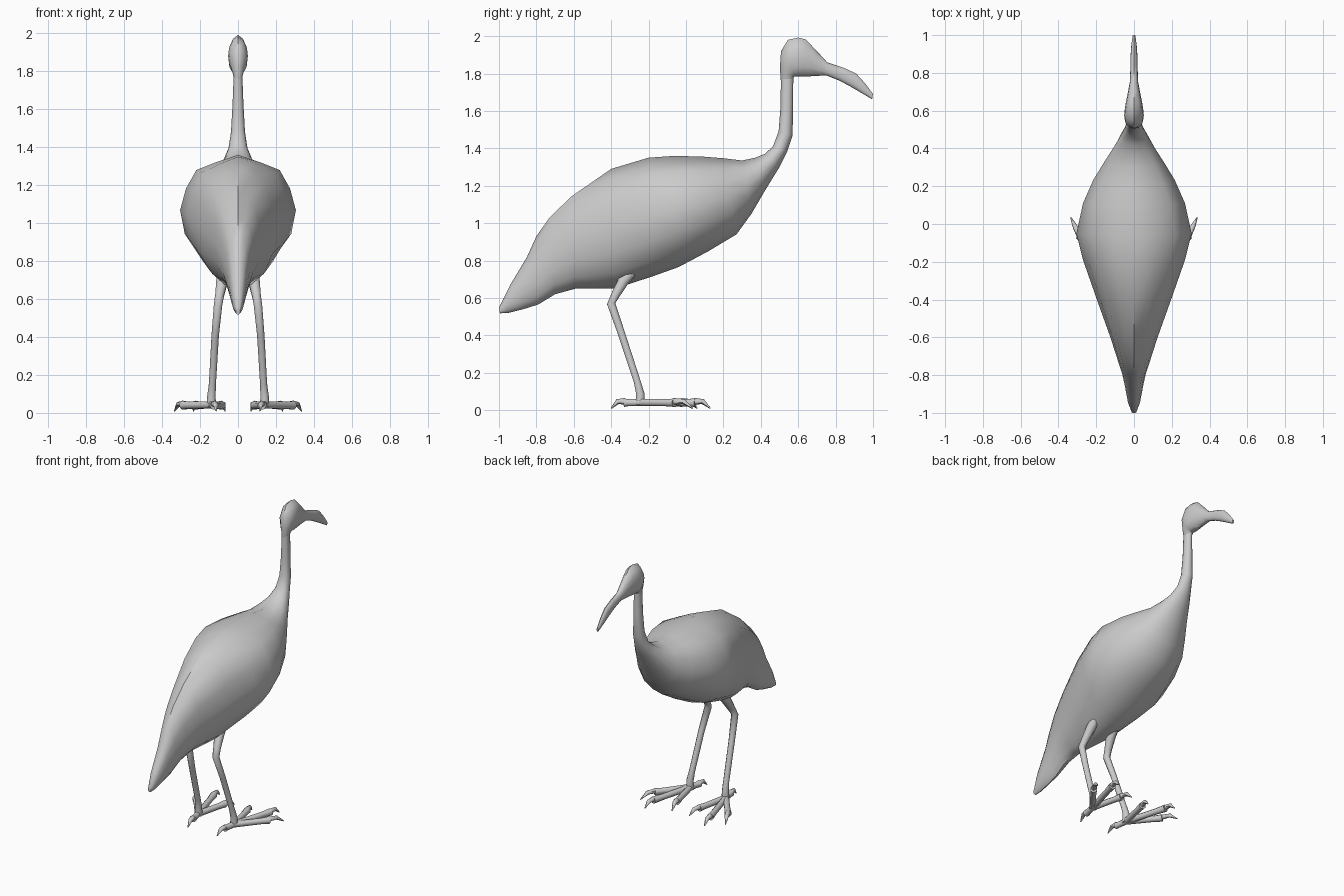
import bpy, bmesh, math
from mathutils import Vector

if "Cube" in bpy.data.objects:
    bpy.data.objects.remove(bpy.data.objects["Cube"])

grey = bpy.data.materials.new("plain_grey")
grey.diffuse_color = (0.6, 0.6, 0.6, 1)
grey.use_nodes = True
grey.node_tree.nodes["Principled BSDF"].inputs["Base Color"].default_value = grey.diffuse_color


def finish(name, rings, angle):
    """Skin a list of closed rings, cap both ends and smooth the result."""
    bm = bmesh.new()
    loops = [[bm.verts.new(p) for p in ring] for ring in rings]
    n = len(loops[0])
    for a, b in zip(loops, loops[1:]):
        for i in range(n):
            j = (i + 1) % n
            bm.faces.new((a[i], a[j], b[j], b[i]))
    bm.faces.new(loops[0])
    bm.faces.new(loops[-1])
    bmesh.ops.recalc_face_normals(bm, faces=bm.faces)
    mesh = bpy.data.meshes.new(name)
    bm.to_mesh(mesh)
    bm.free()
    mesh.materials.append(grey)
    obj = bpy.data.objects.new(name, mesh)
    bpy.context.collection.objects.link(obj)
    bpy.ops.object.select_all(action='DESELECT')
    obj.select_set(True)
    bpy.context.view_layer.objects.active = obj
    bpy.ops.object.shade_smooth_by_angle(angle=math.radians(angle))
    return obj


def loft(name, section, stations, angle=50):
    """Stations are (back y, back z, belly y, belly z, half width)."""
    outline = section + [(-x, t) for x, t in reversed(section[1:-1])]
    rings = []
    for y0, z0, y1, z1, w in stations:
        rings.append([(x * w, y0 + (y1 - y0) * t, z0 + (z1 - z0) * t)
                      for x, t in outline])
    return finish(name, rings, angle)


def tube(name, points, sides=8):
    """Points are (x, y, z, radius) along a jointed limb."""
    centres = [Vector(p[:3]) for p in points]
    rings = []
    for i, c in enumerate(centres):
        d = (centres[min(i + 1, len(centres) - 1)] - centres[max(i - 1, 0)]).normalized()
        u = Vector((1, 0, 0))
        u = (u - d * u.dot(d)).normalized()
        v = d.cross(u)
        r = points[i][3]
        rings.append([c + r * (u * math.cos(a) + v * math.sin(a))
                      for a in (2 * math.pi * (k + 0.5) / sides for k in range(sides))])
    return finish(name, rings, 60)


# Body with folded wings and tail, running on into the neck
body_section = [(0, 0), (.38, .065), (.72, .135), (.9, .3), (1, .49), (.92, .7),
                (.68, .87), (.35, .96), (0, 1)]
loft("body_and_neck", body_section, [
    (-1.0, .55, -.995, .518, .012),
    (-.94, .67, -.95, .52, .032),
    (-.85, .82, -.87, .54, .048),
    (-.80, .93, -.79, .565, .062),
    (-.73, 1.03, -.70, .62, .088),
    (-.61, 1.145, -.59, .65, .125),
    (-.40, 1.29, -.38, .65, .20),
    (-.20, 1.35, -.18, .715, .27),
    (-.06, 1.36, -.04, .765, .305),
    (.10, 1.355, .12, .85, .27),
    (.20, 1.347, .27, .94, .215),
    (.30, 1.335, .35, 1.05, .16),
    (.37, 1.35, .42, 1.17, .115),
    (.42, 1.37, .50, 1.30, .075),
    (.465, 1.41, .54, 1.38, .05),
    (.495, 1.49, .57, 1.47, .037),
    (.505, 1.62, .572, 1.62, .029),
    (.508, 1.80, .574, 1.80, .022),
])

# Head drawn out into the long curved beak
head_section = [(0, 0), (.55, .1), (.9, .28), (1, .5), (.9, .75), (.55, .94), (0, 1)]
loft("head_and_beak", head_section, [
    (.507, 1.76, .572, 1.77, .021),
    (.502, 1.83, .578, 1.784, .033),
    (.508, 1.92, .588, 1.784, .048),
    (.545, 1.98, .605, 1.783, .052),
    (.60, 1.992, .63, 1.783, .048),
    (.64, 1.982, .66, 1.785, .042),
    (.70, 1.92, .71, 1.788, .031),
    (.755, 1.86, .75, 1.79, .022),
    (.84, 1.832, .82, 1.762, .019),
    (.91, 1.80, .88, 1.73, .018),
    (.96, 1.745, .94, 1.695, .014),
    (1.0, 1.69, .995, 1.662, .007),
])

# Toe tips and claw tips as (x, y) from the ankle
toes = {"outer": ((.29, -.06), (.335, .035)),
        "middle": ((.225, .05), (.235, .13)),
        "inner": ((.088, -.02), (.068, .06)),
        "back": ((.125, -.33), (.115, -.40))}

for side, s in (("left", -1), ("right", 1)):
    # Jointed leg
    tube(side + "_leg", [(s * .08, -.29, .74, .03), (s * .085, -.335, .69, .032),
                         (s * .097, -.375, .62, .025), (s * .105, -.40, .57, .024),
                         (s * .12, -.345, .41, .021), (s * .135, -.26, .15, .02),
                         (s * .14, -.245, .09, .024), (s * .14, -.245, .03, .026)])
    for name, (tip, claw) in toes.items():
        # Toe with a hooked claw at its end
        a, b, c = Vector((.14, -.25)), Vector(tip), Vector(claw)
        m = b.lerp(c, .5)
        k = a.lerp(b, .75)
        tube(f"{side}_{name}_toe", [(s * a.x, a.y, .042, .021), (s * k.x, k.y, .04, .02),
                                    (s * b.x, b.y, .04, .024)])
        tube(f"{side}_{name}_claw", [(s * k.x, k.y, .042, .012), (s * b.x, b.y, .047, .018),
                                     (s * m.x, m.y, .046, .014), (s * c.x, c.y, .01, .003)], 6)
